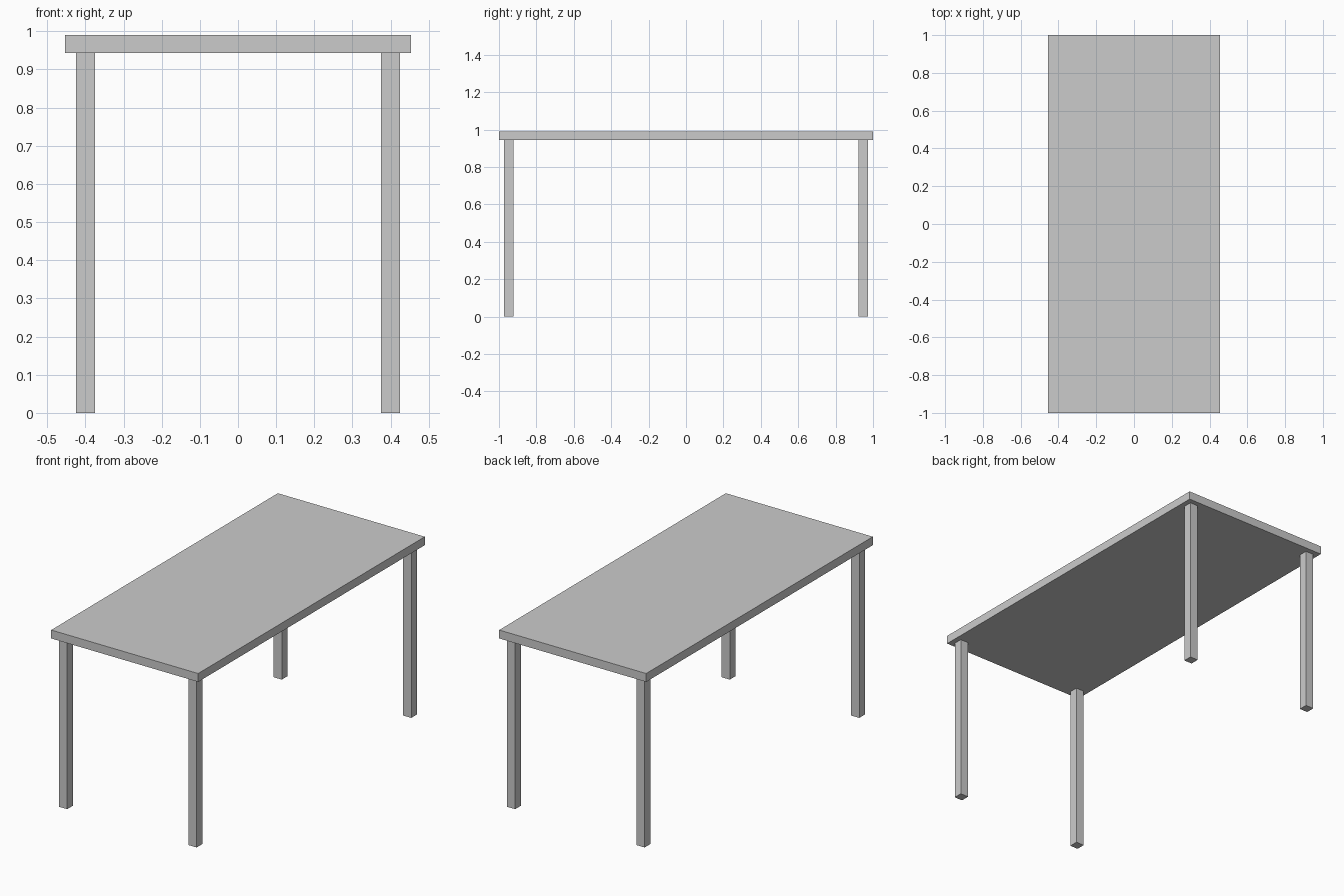
import bpy

if "Cube" in bpy.data.objects:
    bpy.data.objects.remove(bpy.data.objects["Cube"])


def box(name, lo, hi):
    """Axis-aligned box between two corners."""
    centre = [(a + b) / 2 for a, b in zip(lo, hi)]
    size = [b - a for a, b in zip(lo, hi)]
    bpy.ops.mesh.primitive_cube_add(size=1, location=centre)
    obj = bpy.context.object
    obj.name = name
    obj.scale = size
    bpy.ops.object.transform_apply(location=False, rotation=False, scale=True)
    return obj


TOP_Z, UNDER_Z = 0.99, 0.943
LEG_X, LEG_Y, LEG_HALF = 0.4, 0.947, 0.025

# Table top slab
box("table_top", (-0.454, -1, UNDER_Z), (0.454, 1, TOP_Z))

# Four square legs, set in slightly from the corners
for y_name, sy in (("front", -1), ("back", 1)):
    for x_name, sx in (("left", -1), ("right", 1)):
        x, y = sx * LEG_X, sy * LEG_Y
        box(f"{y_name}_{x_name}_leg",
            (x - LEG_HALF, y - LEG_HALF, 0),
            (x + LEG_HALF, y + LEG_HALF, UNDER_Z))
